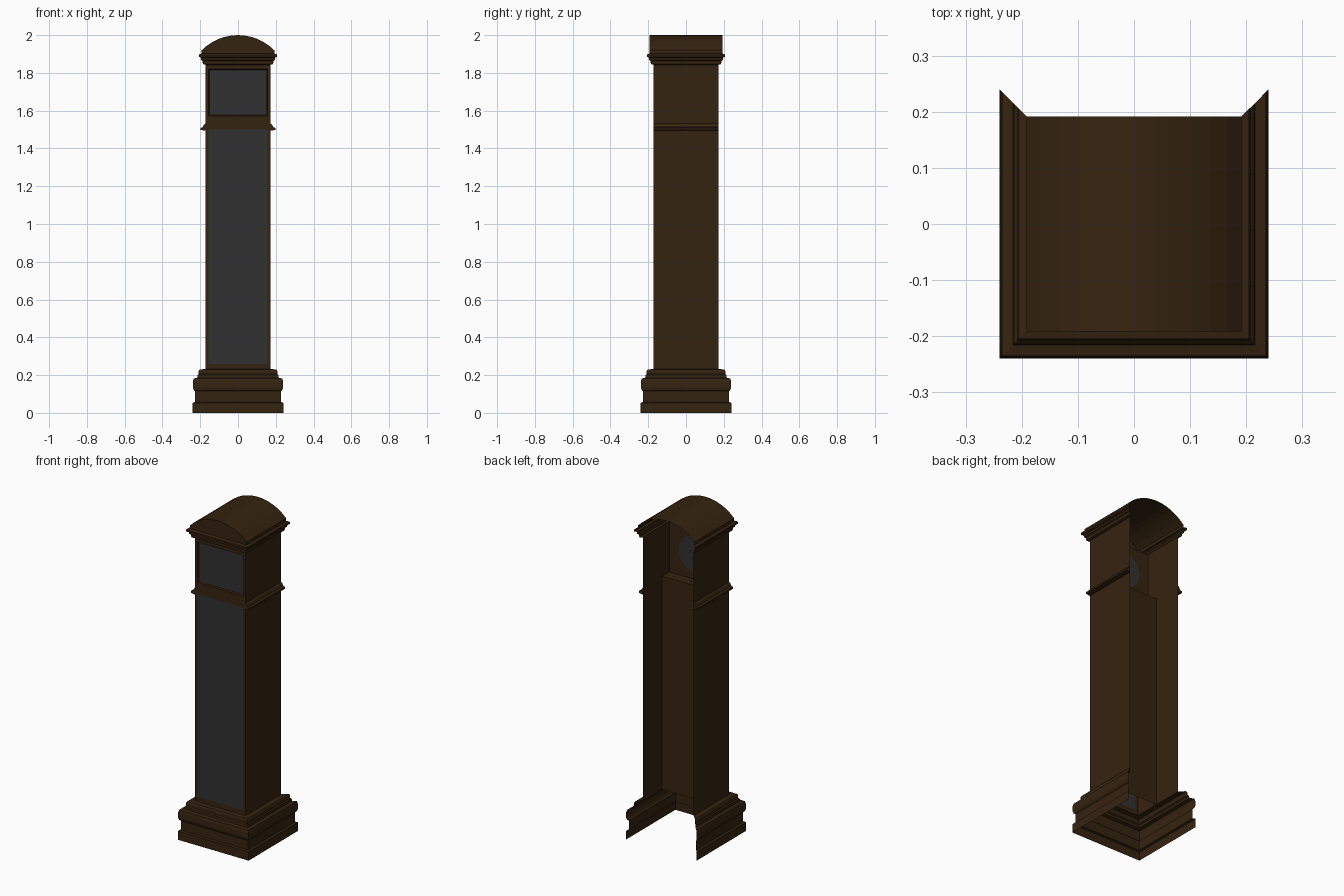
import bpy, bmesh, math
from mathutils import Matrix

cube = bpy.data.objects.get("Cube")
if cube:
    bpy.data.objects.remove(cube, do_unlink=True)


def material(name, color):
    m = bpy.data.materials.new(name)
    m.use_nodes = True
    m.diffuse_color = color
    m.node_tree.nodes["Principled BSDF"].inputs["Base Color"].default_value = color
    return m


wood = material("dark_walnut", (0.036, 0.017, 0.005, 1))
glass = material("grey_glass", (0.031, 0.031, 0.031, 1))
shadow = material("dark_hole", (0.004, 0.003, 0.002, 1))


def finish(name, bm, *mats):
    me = bpy.data.meshes.new(name)
    bm.to_mesh(me)
    bm.free()
    ob = bpy.data.objects.new(name, me)
    for m in mats:
        me.materials.append(m)
    bpy.context.collection.objects.link(ob)
    return ob


def strip(bm, rows):
    """Skin neighbouring rows of points with quads."""
    rows = [[bm.verts.new(p) for p in row] for row in rows]
    for a, b in zip(rows, rows[1:]):
        for i in range(len(a) - 1):
            bm.faces.new((a[i], a[i + 1], b[i + 1], b[i]))


def moulding(name, profile):
    """Three-sided mitred moulding, open at the back."""
    bm = bmesh.new()
    strip(bm, [[(-d, d, z), (-d, -d, z), (d, -d, z), (d, d, z)] for d, z in profile])
    return finish(name, bm, wood)


def panel(name, corners, mat=wood):
    bm = bmesh.new()
    bm.faces.new([bm.verts.new(c) for c in corners])
    return finish(name, bm, mat)


def disc(name, radius, matrix, mat, sides):
    bm = bmesh.new()
    bmesh.ops.create_circle(bm, cap_ends=True, segments=sides, radius=radius, matrix=matrix)
    return finish(name, bm, mat)


HALF = 0.172       # half width of the case
LOW, HIGH = 0.23, 1.845
SHELF = 1.535
BACK_LOW, BACK_HIGH = -0.015, -0.085

# Plinth and crown mouldings
moulding("plinth", [(0.24, 0), (0.24, 0.053), (0.228, 0.057), (0.228, 0.115),
                    (0.235, 0.122), (0.239, 0.135), (0.239, 0.165), (0.235, 0.182),
                    (0.216, 0.186), (0.214, 0.2), (0.208, 0.206), (0.208, 0.222),
                    (0.203, 0.23), (HALF, 0.232)])
moulding("crown", [(HALF, 1.843), (0.186, 1.847), (0.188, 1.864), (0.195, 1.868),
                   (0.195, 1.88), (0.207, 1.885), (0.207, 1.896), (0.203, 1.9),
                   (0.192, 1.902)])

# Case front with two recessed glass doors
bm = bmesh.new()
xs = (-HALF, -0.155, 0.155, HALF)
zs = (LOW, 0.26, 1.5, 1.573, 1.82, HIGH)
strip(bm, [[(x, -HALF, z) for x in xs] for z in zs])
bm.faces.ensure_lookup_table()
doors = [bm.faces[i] for i in (4, 10)]
for door in doors:
    bmesh.ops.inset_region(bm, faces=[door], thickness=0.006, depth=-0.008)
    door.material_index = 1
finish("case_front", bm, wood, glass)

# Case sides, with a waist moulding on each
waist = [(HALF, 1.494), (0.199, 1.498), (0.199, 1.509), (0.186, 1.513),
         (0.18, 1.527), (HALF, 1.533)]
for side, s in (("left", 1), ("right", -1)):
    ring = [(s * HALF, -s * HALF, LOW), (s * HALF, s * HALF, LOW),
            (s * HALF, s * HALF, HIGH), (s * HALF, -s * HALF, HIGH)]
    panel(side + "_case_side", ring)
    bm = bmesh.new()
    strip(bm, [[(s * x, -s * HALF, z), (s * x, s * HALF, z)] for x, z in waist])
    for y in (-HALF, HALF):
        bm.faces.new([bm.verts.new((s * x, y, z)) for x, z in waist])
    bmesh.ops.remove_doubles(bm, verts=bm.verts, dist=0.0001)
    bmesh.ops.recalc_face_normals(bm, faces=bm.faces)
    finish(side + "_waist_moulding", bm, wood)

# Arched roof and its front face
w, spring, rise = 0.192, 1.92, 0.08
radius = (w * w + rise * rise) / (2 * rise)
sweep = math.asin(w / radius)
arch = [(w, 1.902)]
for i in range(13):
    a = sweep * (1 - i / 6)
    arch.append((radius * math.sin(a), spring + rise - radius * (1 - math.cos(a))))
arch.append((-w, 1.902))
bm = bmesh.new()
strip(bm, [[(x, -w, z), (x, w, z)] for x, z in arch])
bm.faces.new([bm.verts.new((x, -w, z)) for x, z in reversed(arch)])
bmesh.ops.remove_doubles(bm, verts=bm.verts, dist=0.0001)
finish("arched_roof", bm, wood)

# Inner back boards and the shelf between them
for name, y, z0, z1 in (("lower_back_board", BACK_LOW, LOW, SHELF),
                        ("dial_board", BACK_HIGH, SHELF, HIGH)):
    panel(name, [(HALF, y, z0), (-HALF, y, z0), (-HALF, y, z1), (HALF, y, z1)])
panel("shelf", [(-HALF, BACK_HIGH, SHELF), (HALF, BACK_HIGH, SHELF),
                (HALF, BACK_LOW, SHELF), (-HALF, BACK_LOW, SHELF)])

# Round dial on the board, and small holes in the shelf
disc("dial", 0.108, Matrix.Translation((0, BACK_HIGH + 0.002, 1.69)) @
     Matrix.Rotation(-math.pi / 2, 4, "X"), glass, 32)
for i, x in enumerate((-0.116, 0, 0.116)):
    disc("shelf_hole_%d" % (i + 1), 0.006,
         Matrix.Translation((x, -0.05, SHELF + 0.001)), shadow, 10)
